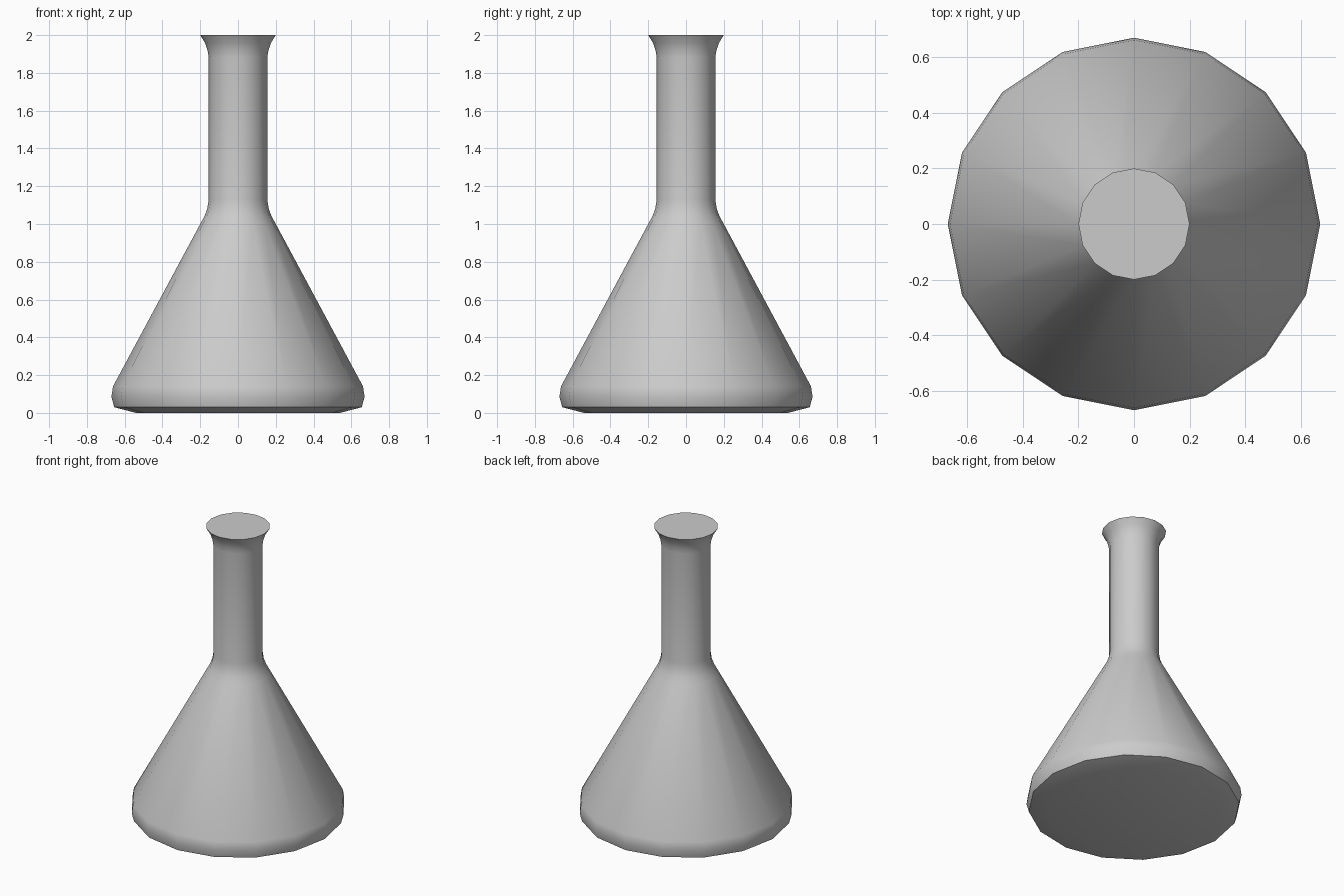
import bpy, bmesh, math

if "Cube" in bpy.data.objects:
    bpy.data.objects.remove(bpy.data.objects["Cube"])

SIDES = 16

# Flask outline as (radius, height), from base to lip
profile = [
    (0.54, 0.0), (0.655, 0.03),                     # chamfered base
    (0.67, 0.085), (0.662, 0.14),                   # rounded heel
    (0.20, 1.0), (0.178, 1.04), (0.163, 1.08), (0.155, 1.13),  # cone into neck
    (0.155, 1.88), (0.161, 1.92), (0.175, 1.96), (0.20, 2.0),  # neck and flared lip
]


def lathe(name, points):
    bm = bmesh.new()
    rings = []
    for r, z in points:
        rings.append([bm.verts.new((r * math.cos(2 * math.pi * i / SIDES),
                                    r * math.sin(2 * math.pi * i / SIDES), z))
                      for i in range(SIDES)])
    for lo, hi in zip(rings, rings[1:]):
        for i in range(SIDES):
            j = (i + 1) % SIDES
            bm.faces.new((lo[i], lo[j], hi[j], hi[i]))
    # Closed bottom and mouth
    bm.faces.new(rings[0][::-1])
    bm.faces.new(rings[-1])
    mesh = bpy.data.meshes.new(name)
    bm.to_mesh(mesh)
    bm.free()
    obj = bpy.data.objects.new(name, mesh)
    bpy.context.collection.objects.link(obj)
    return obj


flask = lathe("conical_flask", profile)
bpy.context.view_layer.objects.active = flask
flask.select_set(True)
bpy.ops.object.shade_smooth_by_angle(angle=math.radians(30))
